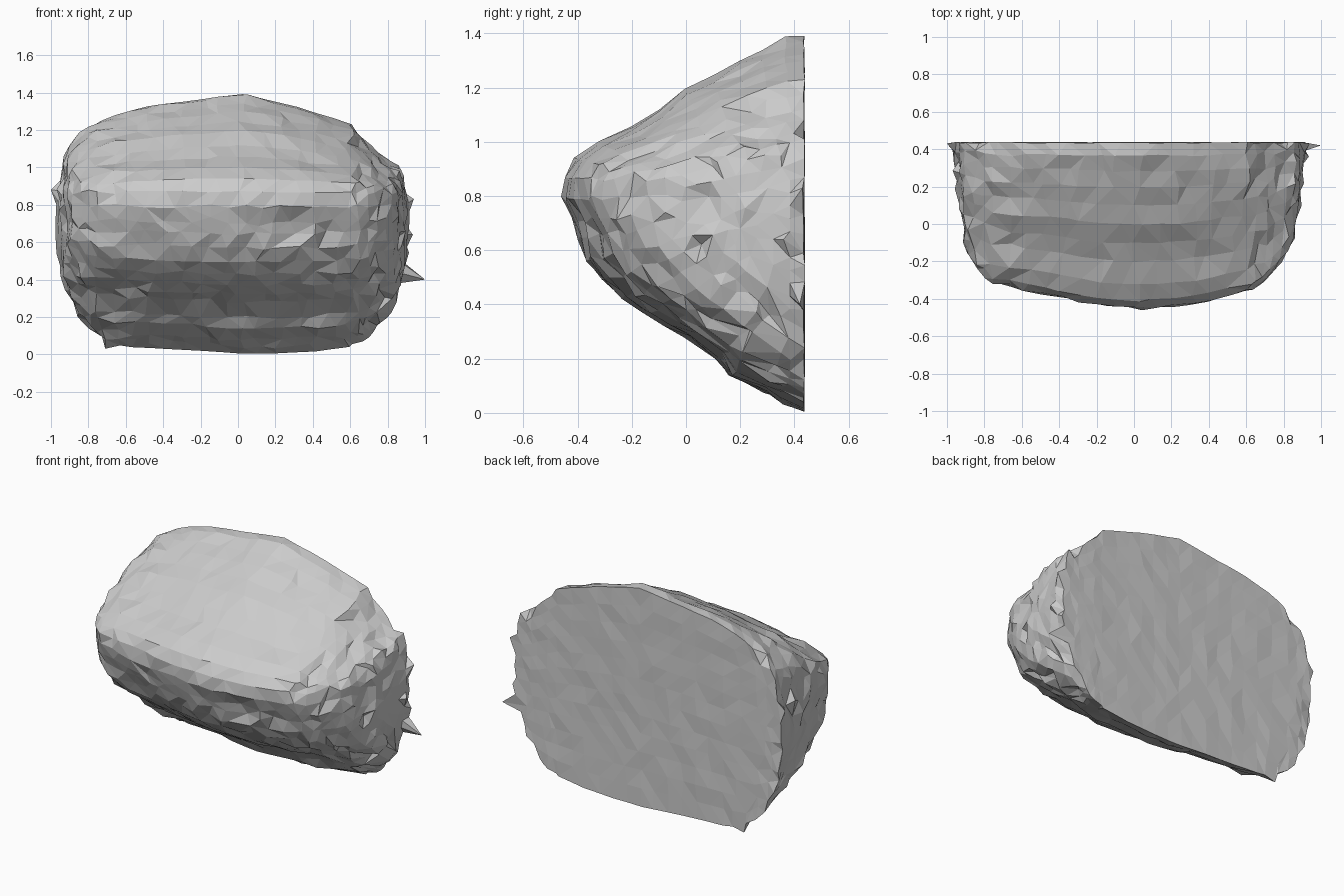
import bpy, bmesh, random
from mathutils import Vector, noise

if "Cube" in bpy.data.objects:
    bpy.data.objects.remove(bpy.data.objects["Cube"])

random.seed(7)
BACK, RIDGE = 0.435, 0.86

# Side profile (y, z) at the middle, top back edge to bottom back edge
PROFILE = [(.435, 1.39), (.37, 1.385), (.28, 1.34), (.2, 1.30), (.1, 1.25), (0, 1.20),
           (-.1, 1.12), (-.2, 1.06), (-.32, 1.0), (-.41, .94), (-.445, .87), (-.44, .79),
           (-.42, .71), (-.40, .65), (-.355, .57), (-.30, .50), (-.24, .43), (-.17, .375),
           (-.08, .33), (0, .285), (.1, .2), (.18, .145), (.28, .085), (.36, .045), (.435, .01)]

# Stations along the rock: x, foremost y, top z, bottom z
STATIONS = [(-.885, -.10, 1.06, .28), (-.875, -.17, 1.12, .20), (-.83, -.25, 1.2, .12),
            (-.76, -.31, 1.25, .06), (-.6, -.345, 1.30, .04), (-.4, -.38, 1.34, .03),
            (-.2, -.43, 1.36, .02), (0, -.445, 1.395, .005), (.2, -.435, 1.35, .005),
            (.4, -.405, 1.30, .015), (.6, -.35, 1.23, .04), (.7, -.31, 1.12, .07),
            (.77, -.23, 1.05, .11), (.82, -.15, 1.01, .17), (.84, -.08, .97, .24)]


def station(x):
    for a, b in zip(STATIONS, STATIONS[1:]):
        if x <= b[0]:
            t = (x - a[0]) / (b[0] - a[0])
            return [p + (q - p) * t for p, q in zip(a, b)]
    return STATIONS[-1]


def flare(x, y, z):
    """The two ends widen toward the flat back, most at mid height."""
    k = max(0, (abs(x) - .55) / .32)
    depth = (y + .2) / .63
    amount = .088 * depth - .42 * (z - .72) ** 2 * max(0, depth)
    return x + (1 if x > 0 else -1) * k * amount


def section(x):
    _, front, top, bottom = station(x)
    pts = []
    for y, z in PROFILE:
        yy = BACK - (BACK - y) * (BACK - front) / .88
        if z > RIDGE:
            zz = RIDGE + (z - RIDGE) * (top - RIDGE) / .53
        else:
            zz = RIDGE - (RIDGE - z) * (RIDGE - bottom) / .85
        pts.append(Vector((flare(x, yy, zz), yy, zz)))
    first, last = pts[0], pts[-1]
    for i in range(1, 12):                       # flat back
        q = last.lerp(first, i / 12)
        q.x = flare(x, q.y, q.z)
        pts.append(q)
    return pts


bm = bmesh.new()
xs = [-.885, -.875, -.84, -.8, -.76]
xs += [-.76 + 1.36 * i / 14 for i in range(1, 15)]
xs += [.65, .7, .74, .78, .82, .84]
ledges = [random.uniform(-.014, .014) for _ in PROFILE]
rings = []

for x in xs:
    ring = []
    for i, p in enumerate(section(x)):
        end = abs(x) > .62
        if 0 < i < len(PROFILE) - 1:
            p.y += ledges[i] * (1 if p.z < .8 else .3)
            p.x += random.uniform(-.012, .012) if end else random.uniform(-.035, .035)
            rough = .014 if end else (.012 if p.z < .8 else .005)
            p.y += random.uniform(-rough, rough)
            p.z += random.uniform(-rough, rough)
        else:
            p.y += random.uniform(-.003, .004)
            p.x += random.uniform(-.015, .015)
        ring.append(bm.verts.new(p))
    rings.append(ring)


def bridge(a, b):
    n = len(a)
    for i in range(n):
        j = (i + 1) % n
        bm.faces.new((a[i], a[j], b[j], b[i]))


for a, b in zip(rings, rings[1:]):
    bridge(a, b)

# Broken end faces: shrinking rings closed in the middle
for side, outer, x0 in ((-1, rings[0], xs[0]), (1, rings[-1], xs[-1])):
    prev, base = outer, section(x0)
    centre = Vector((0, .2, .68))
    for s in (.78, .52, .26):
        ring = []
        for p in base:
            q = centre.lerp(p, s)
            q.x = flare(x0, q.y, q.z) + side * .018 * noise.noise(q * 5)
            ring.append(bm.verts.new(q))
        bridge(prev, ring)
        prev = ring
    tip = bm.verts.new((flare(x0, .2, .68), .2, .68))
    for i in range(len(prev)):
        bm.faces.new((prev[i], prev[(i + 1) % len(prev)], tip))

# Weld crowded points on the ends into larger facets
crowded = [v for v in bm.verts if abs(v.co.x) > .72]
bmesh.ops.remove_doubles(bm, verts=crowded, dist=.042)

# Pulled spikes on the silhouette
for spike in ((1.0, .42, .40), (.94, .43, .83), (.935, .36, .64),
              (-1.0, .43, .88), (-.975, .42, .62), (-.71, .43, .03), (-.95, .42, .42)):
    target = Vector(spike)
    v = min(bm.verts, key=lambda v: (v.co - target).length)
    v.co = target

# Chips: small dents and bumps in the rough end and brow zones
for v in bm.verts:
    c = v.co
    if c.y < .36 and (abs(c.x) > .7 or .5 < c.z < .72) and random.random() < .16:
        c += Vector((0 if abs(c.x) < .7 else random.uniform(-.03, .03),
                     random.uniform(-.01, .03), random.uniform(-.02, .02)))
    c.z = max(c.z, 0)
    c.y = min(c.y, .445)

bmesh.ops.triangulate(bm, faces=bm.faces)
bmesh.ops.recalc_face_normals(bm, faces=bm.faces)
mesh = bpy.data.meshes.new("rock")
bm.to_mesh(mesh)
bm.free()
rock = bpy.data.objects.new("rock", mesh)
bpy.context.collection.objects.link(rock)
